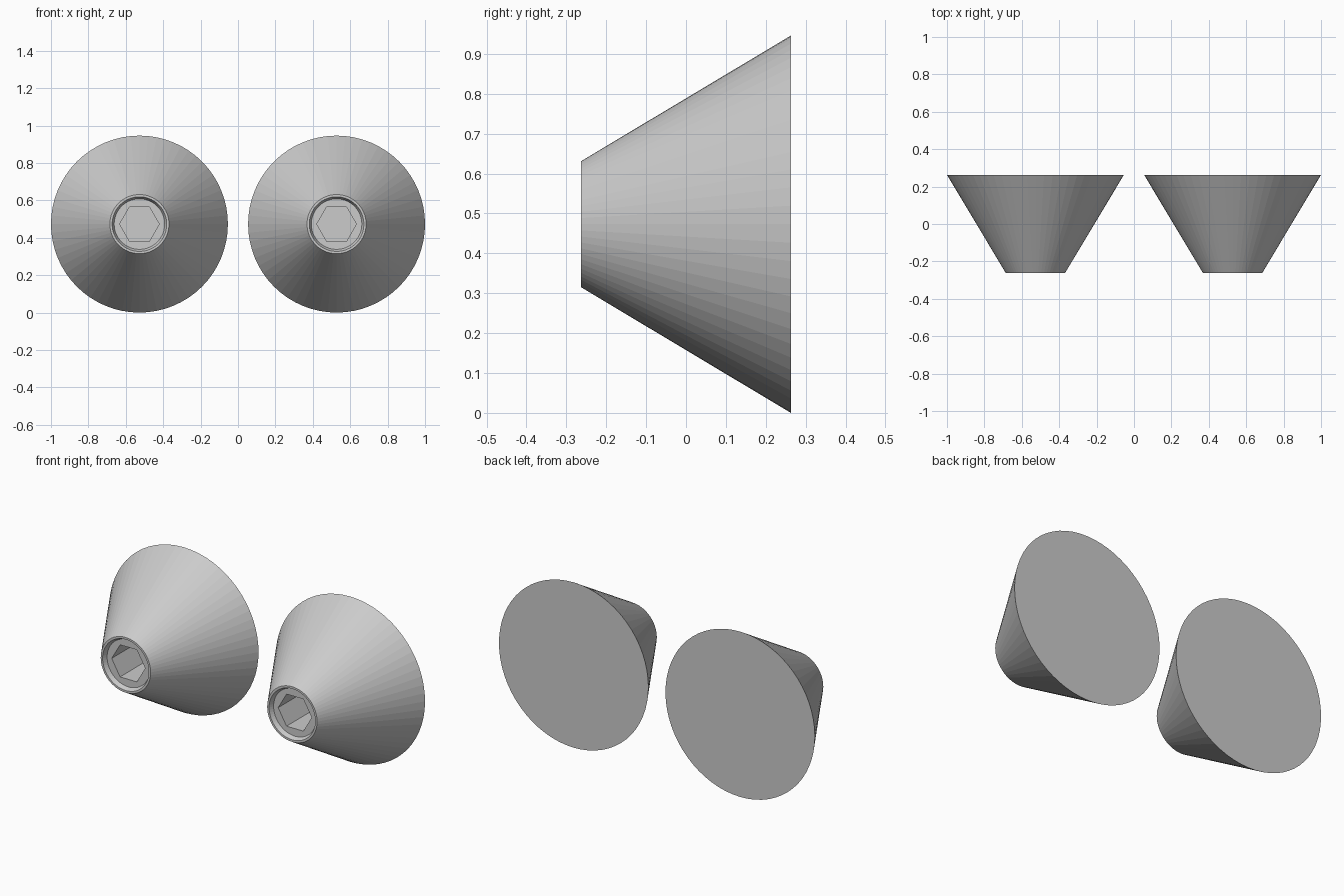
import bpy, bmesh
from math import cos, sin, pi

if "Cube" in bpy.data.objects:
    bpy.data.objects.remove(bpy.data.objects["Cube"])

SEGS = 64
CX, CZ = 0.527, 0.473


def ring(bm, radius, y, n):
    vs = [bm.verts.new((radius * cos(2 * pi * i / n), y, radius * sin(2 * pi * i / n)))
          for i in range(n)]
    edges = [bm.edges.new((vs[i], vs[(i + 1) % n])) for i in range(n)]
    return vs, edges


def tapered_foot(name, x):
    bm = bmesh.new()
    # back disc, cone wall, front rim, slanted recess, recess floor, hex socket
    profile = [(0.473, 0.263, SEGS), (0.158, -0.263, SEGS), (0.146, -0.263, SEGS),
               (0.135, -0.238, SEGS), (0.106, -0.238, 6), (0.106, -0.02, 6)]
    rings = [ring(bm, *p) for p in profile]
    for a, b in zip(rings, rings[1:]):
        bmesh.ops.bridge_loops(bm, edges=a[1] + b[1])
    # closed back and socket floor
    bm.faces.new(rings[0][0])
    bm.faces.new(rings[-1][0])
    bmesh.ops.recalc_face_normals(bm, faces=bm.faces)
    mesh = bpy.data.meshes.new(name)
    bm.to_mesh(mesh)
    bm.free()
    obj = bpy.data.objects.new(name, mesh)
    obj.location = (x, 0, CZ)
    bpy.context.collection.objects.link(obj)


for side, x in (("left", -CX), ("right", CX)):
    tapered_foot(side + "_tapered_foot", x)
